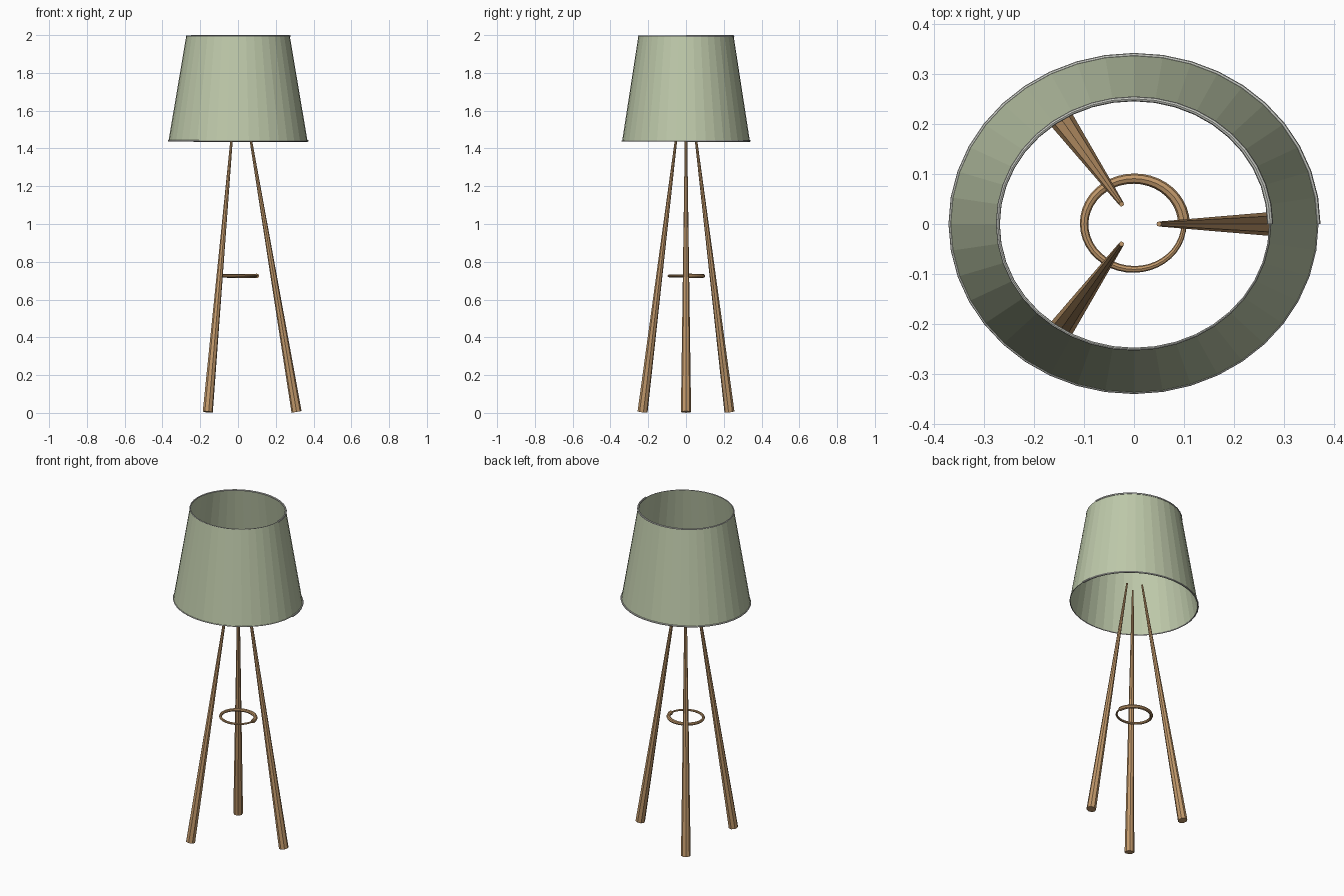
import bpy, bmesh, math
from mathutils import Vector

if "Cube" in bpy.data.objects:
    bpy.data.objects.remove(bpy.data.objects["Cube"])


def material(name, rgb):
    # sRGB 0-255 to linear
    m = bpy.data.materials.new(name)
    lin = [((c / 255 + 0.055) / 1.055) ** 2.4 for c in rgb]
    m.diffuse_color = (*lin, 1)
    m.use_nodes = True
    m.node_tree.nodes["Principled BSDF"].inputs["Base Color"].default_value = m.diffuse_color
    return m


GREEN = material("sage_green", (190, 201, 170))
WOOD = material("warm_wood", (194, 153, 107))
GREY = material("light_grey", (200, 202, 195))


def finish(name, bm, mat):
    mesh = bpy.data.meshes.new(name)
    bm.to_mesh(mesh)
    bm.free()
    mesh.materials.append(mat)
    ob = bpy.data.objects.new(name, mesh)
    bpy.context.collection.objects.link(ob)
    return ob


def bridge(bm, a, b):
    n = len(a)
    for i in range(n):
        bm.faces.new((a[i], a[(i + 1) % n], b[(i + 1) % n], b[i]))


def ellipse(rx, ry, z, n):
    return [Vector((rx * math.cos(2 * math.pi * i / n),
                    ry * math.sin(2 * math.pi * i / n), z)) for i in range(n)]


def tapered_hoop(name, rx, ry, z, r0, r1, mat, steps=40, sides=8):
    """Elliptical hoop, open at +x, whose tube thins from r0 to r1."""
    bm = bmesh.new()
    rings = []
    for i in range(steps + 1):
        t = i / steps
        a = 2 * math.pi * t
        r = r0 + (r1 - r0) * t
        centre = Vector((rx * math.cos(a), ry * math.sin(a), z))
        out = Vector((ry * math.cos(a), rx * math.sin(a), 0)).normalized()
        rings.append([bm.verts.new(
            centre + out * r * math.cos(b) + Vector((0, 0, r * math.sin(b))))
            for b in (2 * math.pi * k / sides for k in range(sides))])
    for a, b in zip(rings, rings[1:]):
        bridge(bm, a, b)
    bm.faces.new(rings[0])
    bm.faces.new(rings[-1])
    bmesh.ops.recalc_face_normals(bm, faces=bm.faces)
    return finish(name, bm, mat)


def tapered_leg(name, foot, top, r0, r1, sides=8):
    bm = bmesh.new()
    axis = top - foot
    bmesh.ops.create_cone(bm, cap_ends=True, segments=sides, radius1=r0,
                          radius2=r1, depth=axis.length)
    ob = finish(name, bm, WOOD)
    ob.location = (foot + top) / 2
    ob.rotation_mode = 'QUATERNION'
    ob.rotation_quaternion = axis.to_track_quat('Z', 'Y')
    return ob


# Shade: open elliptical cone
bm = bmesh.new()
low = [bm.verts.new(p) for p in ellipse(0.368, 0.338, 1.44, 40)]
high = [bm.verts.new(p) for p in ellipse(0.274, 0.252, 1.996, 40)]
bridge(bm, low, high)
finish("lamp_shade", bm, GREEN)

# Wire rims of the shade
tapered_hoop("shade_bottom_rim", 0.368, 0.338, 1.440, 0.006, 0.002, GREY)
tapered_hoop("shade_top_rim", 0.273, 0.251, 1.995, 0.006, 0.002, GREY)

# Three splayed legs
feet = ((0.31, 0.0), (-0.16, 0.23), (-0.16, -0.23))
tops = ((0.05, 0.0), (-0.025, 0.04), (-0.025, -0.04))
for i, (f, t) in enumerate(zip(feet, tops)):
    tapered_leg(f"leg_{i + 1}", Vector((*f, 0.005)), Vector((*t, 1.55)),
                0.027, 0.005)

# Brace hoop between the legs
tapered_hoop("brace_hoop", 0.100, 0.091, 0.725, 0.012, 0.005, WOOD)
